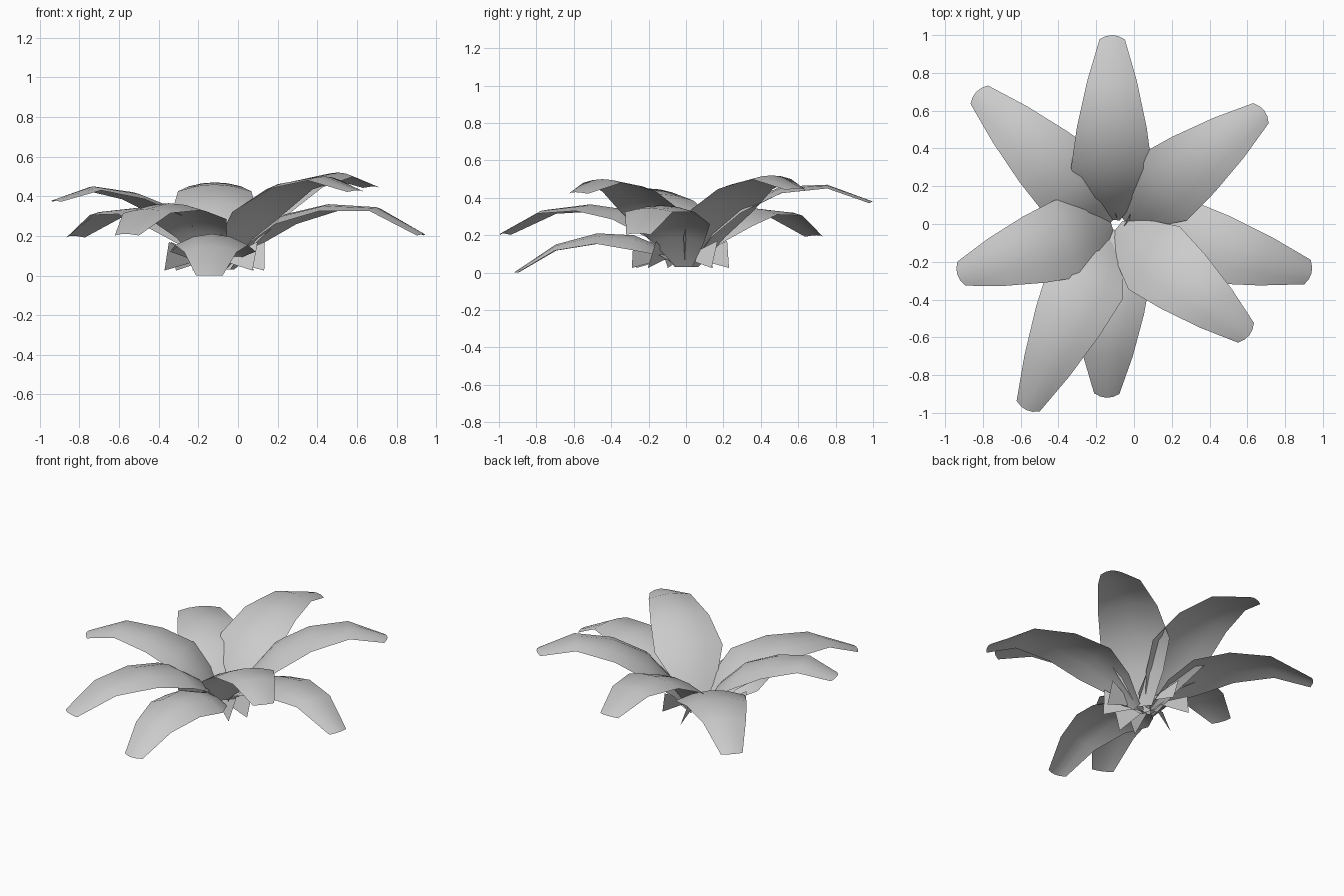
import bpy, math
from mathutils import Vector

if "Cube" in bpy.data.objects:
    bpy.data.objects.remove(bpy.data.objects["Cube"])


def make_mesh(name, verts, faces):
    mesh = bpy.data.meshes.new(name)
    mesh.from_pydata(verts, [], faces)
    obj = bpy.data.objects.new(name, mesh)
    bpy.context.collection.objects.link(obj)
    bpy.context.view_layer.objects.active = obj
    obj.select_set(True)
    bpy.ops.object.shade_smooth_by_angle(angle=math.radians(35))
    obj.select_set(False)
    return obj


# shared leaf outline: position along leaf, half width, edge droop
T = [0, 0.12, 0.28, 0.5, 0.75, 1]
WIDTH = [0.045, 0.14, 0.215, 0.185, 0.132, 0.067]
DROOP = [0.0, 0.03, 0.05, 0.035, 0.02, 0.008]
ACROSS = [-1, -0.5, 0, 0.5, 1]


def leaf(name, base, tip, heights, droop=1.0):
    b, e = Vector(base), Vector(tip)
    d = (e - b).normalized()
    n = Vector((-d.y, d.x))
    verts, faces = [], []
    for i, t in enumerate(T):
        for u in ACROSS:
            p = b.lerp(e, t) + n * u * WIDTH[i]
            if i == len(T) - 1:
                p -= d * 0.022 * u * u      # blunt tip
            verts.append((p.x, p.y, max(0, heights[i] - DROOP[i] * droop * u * u)))
    for i in range(len(T) - 1):
        for j in range(4):
            a = i * 5 + j
            faces.append((a, a + 5, a + 6, a + 1))
    return make_mesh(name, verts, faces)


# eight arching leaves
leaf("leaf_back", (-0.12, 0.02), (-0.115, 1.0), [.03, .22, .37, .46, .47, .38])
leaf("leaf_back_right", (-0.06, 0.03), (0.69, 0.60), [.03, .22, .38, .48, .52, .45])
leaf("leaf_right", (-0.03, -0.01), (0.94, -0.26), [.03, .19, .31, .36, .345, .21])
leaf("leaf_front_right", (-0.09, -0.02), (0.61, -0.59), [.03, .22, .37, .47, .50, .43])
leaf("leaf_front", (-0.12, -0.03), (-0.145, -0.92), [.03, .14, .20, .21, .15, .0], 1.6)
leaf("leaf_front_left", (-0.13, -0.04), (-0.57, -0.985), [.03, .22, .335, .365, .335, .21])
leaf("leaf_left", (-0.12, 0.0), (-0.935, -0.27), [.03, .22, .35, .42, .45, .38])
leaf("leaf_back_left", (-0.12, 0.01), (-0.835, 0.70), [.03, .19, .30, .345, .325, .20])

# thin pointed root blades hanging below each leaf
centre = Vector((-0.12, -0.03, 0))
for k, deg in enumerate([90, 40, -14, -42, -92, -115, 195, 138]):
    a = math.radians(deg)
    d = Vector((math.cos(a), math.sin(a), 0))
    n = Vector((-d.y, d.x, 0))
    up = Vector((0, 0, 1))
    pts = [centre + d * 0.26 + up * 0.025,
           centre + d * 0.25 + n * 0.05 + up * 0.17,
           centre + d * 0.06 - n * 0.03 + up * 0.08]
    make_mesh("root_blade_%d" % (k + 1), [tuple(p) for p in pts], [(0, 1, 2)])
